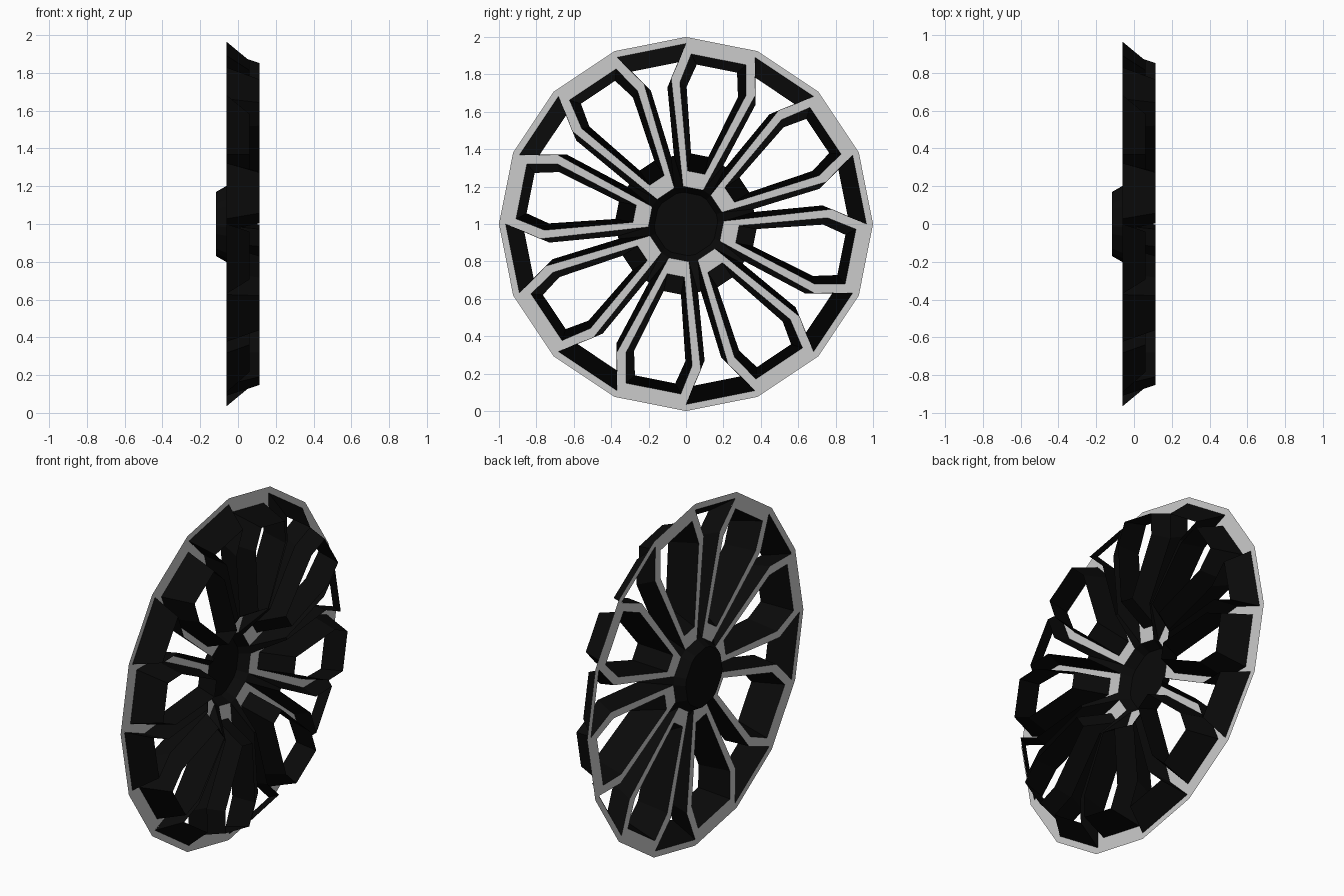
import bpy, bmesh
from math import sin, cos, radians

if "Cube" in bpy.data.objects:
    bpy.data.objects.remove(bpy.data.objects["Cube"])

FRONT, BIG_BACK, SMALL_BACK = -0.06, 0.113, 0.06

black = bpy.data.materials.new("black_paint")
black.diffuse_color = (0.003, 0.003, 0.003, 1)
black.use_nodes = True
black.node_tree.nodes["Principled BSDF"].inputs["Base Color"].default_value = black.diffuse_color


def place(u, r, angle, x):
    """Point at sideways offset u and radius r, turned clockwise about the axle."""
    a = radians(angle)
    return (x, r * sin(a) + u * cos(a), 1 + r * cos(a) - u * sin(a))


def loop(half):
    """Close a half profile by mirroring it across its radial centre line."""
    return half + [(-u, r) for u, r in reversed(half)]


def make(name, polygons, mat=None, front=None):
    bm = bmesh.new()
    for poly in polygons:
        bm.faces.new([bm.verts.new(p) for p in poly])
    bmesh.ops.remove_doubles(bm, verts=bm.verts, dist=0.0005)
    bmesh.ops.recalc_face_normals(bm, faces=bm.faces)
    if front:
        for f in bm.faces:
            if f.normal.x > 0:
                f.normal_flip()
    me = bpy.data.meshes.new(name)
    bm.to_mesh(me)
    bm.free()
    ob = bpy.data.objects.new(name, me)
    bpy.context.collection.objects.link(ob)
    if mat:
        me.materials.append(mat)


def bridge(la, xa, lb, xb, angle):
    """Quads between two matching closed loops."""
    n = len(la)
    return [[place(*la[i], angle, xa), place(*la[(i + 1) % n], angle, xa),
             place(*lb[(i + 1) % n], angle, xb), place(*lb[i], angle, xb)]
            for i in range(n)]


# Half profiles (sideways, radial)
frame = loop([(0.188, 0.946), (0.230, 0.750), (0.055, 0.195)])
big_front = loop([(0.150, 0.897), (0.180, 0.735), (0.047, 0.280)])
big_back = loop([(0.110, 0.847), (0.140, 0.720), (0.047, 0.375)])
small_front = loop([(0.188, 0.946), (0.0745, 0.780), (0.024, 0.201)])
small_back = loop([(0.130, 0.856), (0.045, 0.735), (0.008, 0.370)])

face, big, small, hub_ring = [], [], [], []
for k in range(8):
    a = 11.25 + 45 * k
    face += bridge(frame, FRONT, big_front, FRONT, a)
    big += bridge(big_front, FRONT, big_back, BIG_BACK, a)
    small += bridge(small_front, FRONT, small_back, SMALL_BACK, a + 22.5)
    hub_ring += [(-0.055, 0.195, a), (0.055, 0.195, a)]

# Flat sixteen-sided rim
for k in range(16):
    a, b = 22.5 * k, 22.5 * (k + 1)
    face.append([place(0, 1, a, FRONT), place(0, 1, b, FRONT),
                 place(0, 0.9645, b, FRONT), place(0, 0.9645, a, FRONT)])

# Tapered hub cap
base = [place(u, r, a, FRONT) for u, r, a in hub_ring]
cap = [place(u * 0.84, r * 0.84, a, -0.117) for u, r, a in hub_ring]
hub = [[base[i - 1], base[i], cap[i], cap[i - 1]] for i in range(16)] + [cap]

make("rim_and_spoke_face", face, front=True)
make("large_window_walls", big, black)
make("small_window_walls", small, black)
make("hub_cap", hub, black)
